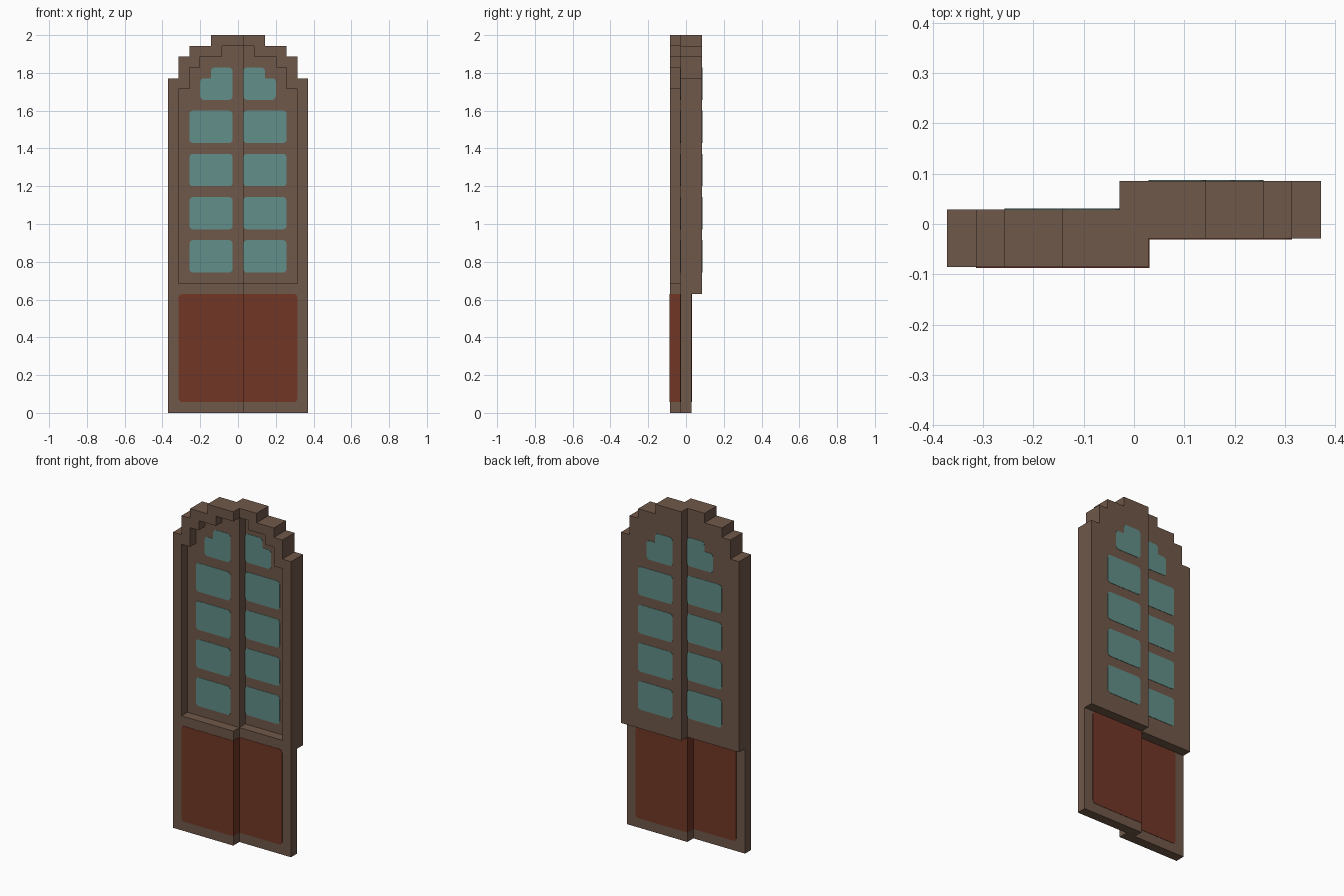
import bpy, bmesh, math
from mathutils import Vector

cube = bpy.data.objects.get("Cube")
if cube:
    bpy.data.objects.remove(cube, do_unlink=True)

U = 2 / 35          # module of the design
PROUD = 0.002       # how far painted plates stand off or sink into the wood


def material(name, rgb):
    m = bpy.data.materials.new(name)
    m.use_nodes = True
    m.diffuse_color = (*rgb, 1)
    m.node_tree.nodes["Principled BSDF"].inputs["Base Color"].default_value = (*rgb, 1)
    return m


wood = material("brown wood", (0.162, 0.098, 0.067))
red = material("red brown panel", (0.165, 0.038, 0.019))
glass = material("teal glass", (0.122, 0.272, 0.252))


def prism(name, outline, y0, y1, side, mat):
    """Extrude an outline (distance from centre, height, in modules) from y0 to y1."""
    bm = bmesh.new()
    face = bm.faces.new([bm.verts.new((side * a * U, y0, z * U)) for a, z in outline])
    new = bmesh.ops.extrude_face_region(bm, geom=[face])["geom"]
    bmesh.ops.translate(bm, vec=(0, y1 - y0, 0),
                        verts=[v for v in new if isinstance(v, bmesh.types.BMVert)])
    bmesh.ops.recalc_face_normals(bm, faces=bm.faces)
    mesh = bpy.data.meshes.new(name)
    bm.to_mesh(mesh)
    bm.free()
    mesh.materials.append(mat)
    obj = bpy.data.objects.new(name, mesh)
    bpy.context.collection.objects.link(obj)


def rounded(points, sharp=(), r=0.32):
    """Round each corner of a right-angled outline except the listed ones."""
    out = []
    for i, p in enumerate(points):
        p = Vector(p)
        if i in sharp:
            out.append(p)
            continue
        before = (Vector(points[i - 1]) - p).normalized() * r
        after = (Vector(points[(i + 1) % len(points)]) - p).normalized() * r
        for t in (0, math.pi / 6, math.pi / 3, math.pi / 2):
            out.append(p + before * (1 - math.sin(t)) + after * (1 - math.cos(t)))
    return out


def rect(a0, a1, z0, z1):
    return [(a0, z0), (a1, z0), (a1, z1), (a0, z1)]


# Stepped arch and the stepped opening that follows it
arch = [(6.5, 31), (5.5, 31), (5.5, 33), (4.5, 33), (4.5, 34), (2.5, 34), (2.5, 35), (-.5, 35)]
opening = [(-.5, 34), (1.5, 34), (1.5, 33), (3.5, 33), (3.5, 32), (4.5, 32),
           (4.5, 30), (5.5, 30), (5.5, 12), (-.5, 12)]
frame = [(-.5, 0), (6.5, 0)] + arch + opening
backing = [(-.5, 11), (6.5, 11)] + arch

# Window panes: four rectangles and a stepped one on top
panes = [rounded(rect(.5, 4.5, z, z + 3)) for z in range(13, 26, 4)]
panes.append(rounded([(.5, 29), (3.5, 29), (3.5, 31), (2.5, 31), (2.5, 32), (.5, 32)], sharp=(3,)))
panel = rounded(rect(-.5, 5.5, 1, 11), sharp=(0, 3))


def leaf(label, side, front):
    """One door leaf: front frame layer, window layer behind it, painted plates."""
    middle, back = front + U, front + 2 * U
    prism(label + "_frame", frame, front, middle, side, wood)
    prism(label + "_window_layer", backing, middle, back, side, wood)

    # Lower panel on the front, the back and the meeting edge
    for where, y in (("front", front), ("back", middle)):
        prism(f"{label}_panel_{where}", panel, y - PROUD, y + PROUD, side, red)
    e = PROUD / U
    prism(label + "_panel_edge", rect(-.5 - e, -.5 + e, 1, 11),
          front - PROUD, middle + PROUD, side, red)

    # Glass on both faces of the window layer
    for where, y in (("front", middle), ("back", back)):
        for i, outline in enumerate(panes):
            prism(f"{label}_pane_{where}_{i + 1}", outline, y - PROUD, y + PROUD, side, glass)


# The right leaf stands one module in front of the left leaf
leaf("right_leaf", -1, -1.5 * U)
leaf("left_leaf", 1, -.5 * U)
